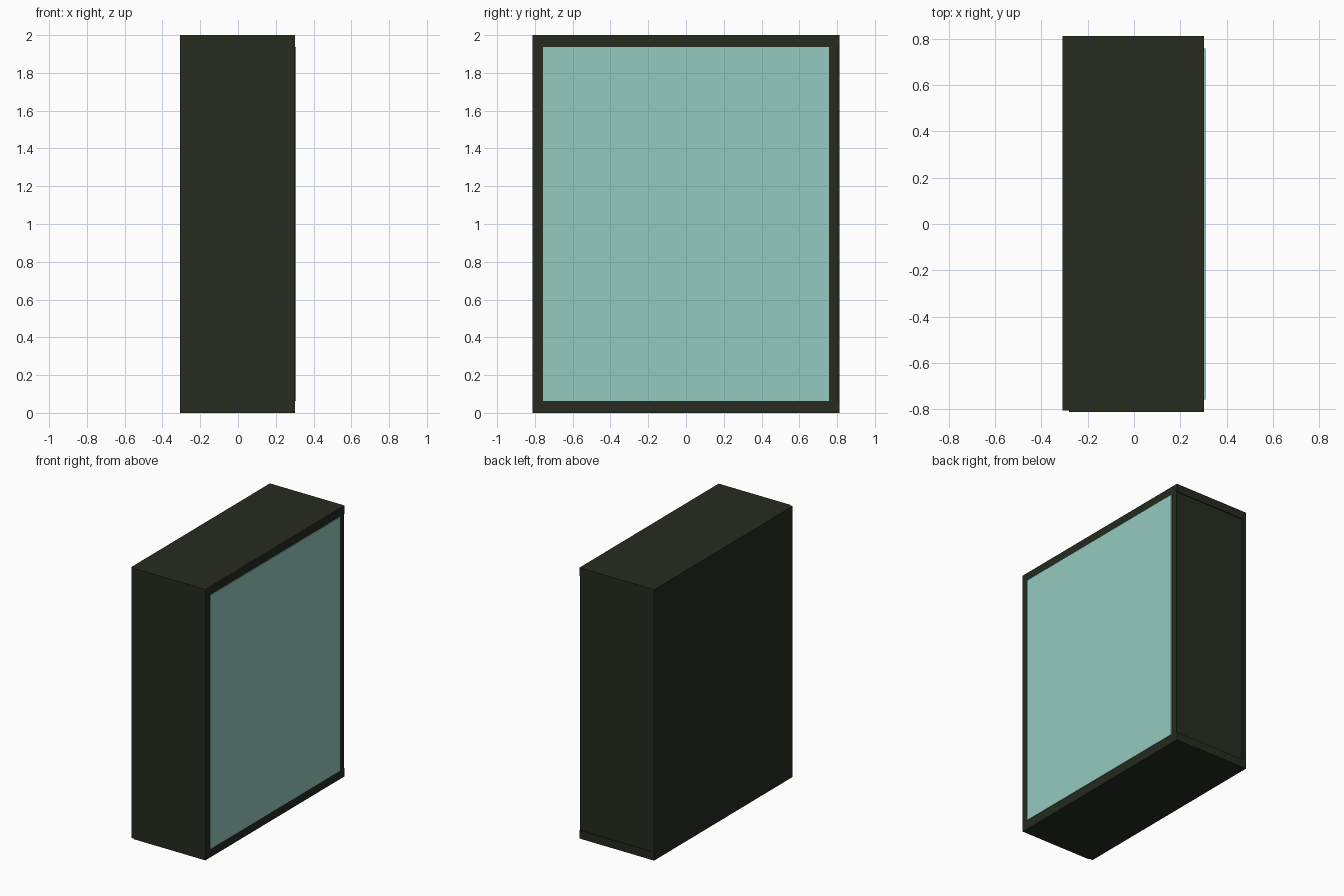
import bpy

if "Cube" in bpy.data.objects:
    bpy.data.objects.remove(bpy.data.objects["Cube"])


def material(name, color):
    mat = bpy.data.materials.new(name)
    mat.diffuse_color = color
    mat.use_nodes = True
    mat.node_tree.nodes["Principled BSDF"].inputs["Base Color"].default_value = mat.diffuse_color
    return mat


def box(name, lo, hi, mat=None):
    centre = [(a + b) / 2 for a, b in zip(lo, hi)]
    bpy.ops.mesh.primitive_cube_add(size=1, location=centre)
    ob = bpy.context.object
    ob.name = name
    ob.scale = [b - a for a, b in zip(lo, hi)]
    bpy.ops.object.transform_apply(location=False, rotation=False, scale=True)
    if mat:
        ob.data.materials.append(mat)
    return ob


def cut(target, lo, hi):
    cutter = box("cutter", lo, hi)
    cutter.hide_render = True
    mod = target.modifiers.new("cut", 'BOOLEAN')
    mod.operation = 'DIFFERENCE'
    mod.solver = 'EXACT'
    mod.object = cutter
    bpy.context.view_layer.objects.active = target
    bpy.ops.object.modifier_apply(modifier=mod.name)
    bpy.data.objects.remove(cutter, do_unlink=True)


dark = material("dark_frame", (0.019, 0.024, 0.014, 1))
teal = material("teal_glass", (0.30, 0.59, 0.53, 1))

X, Y, FRONT, STEP = 0.308, 0.812, 0.302, 0.007

# Cabinet body
body = box("cabinet_body", (-X, -Y, 0), (FRONT, Y, 2), dark)

# Shallow side recess, open towards the glass
cut(body, (-0.28, Y - STEP, 0.06), (0.5, 1.0, 1.94))

# Small setback along the rear corner of the other side
cut(body, (-0.5, -1.0, -0.1), (-0.28, -Y + STEP, 2.1))

# Glass pane standing slightly proud of the frame
box("glass_pane", (FRONT - 0.001, -0.758, 0.063), (X, 0.758, 1.938), teal)
